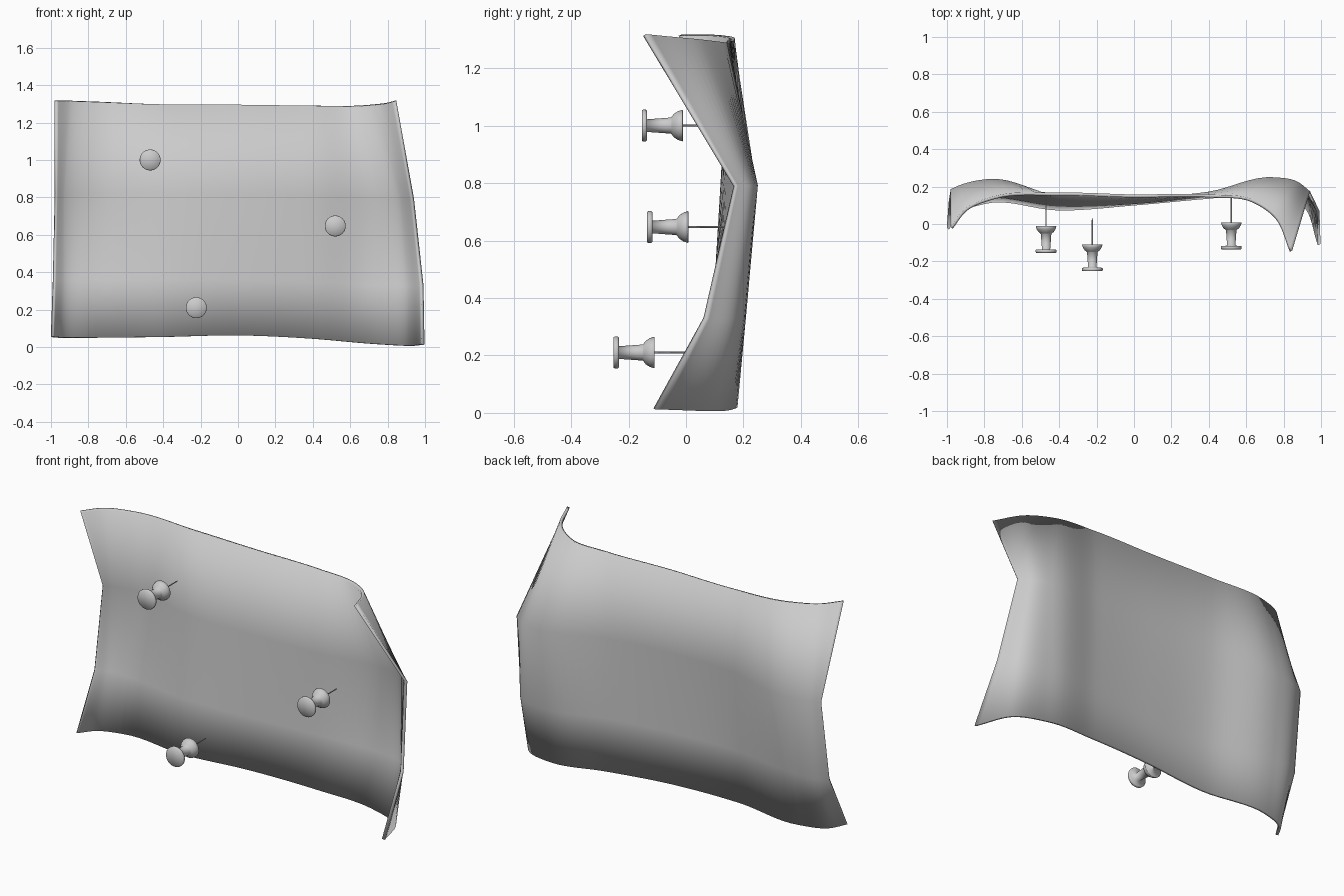
import bpy, bmesh, math
from mathutils import Vector

if "Cube" in bpy.data.objects:
    bpy.data.objects.remove(bpy.data.objects["Cube"])

# Four horizontal rows of the curled sheet, bottom to top (x, y, z)
rows = [
    [(-.995, -.025, .055), (-.94, .06, .05), (-.8, .115, .05), (-.4, .08, .054), (0, .107, .062),
     (.4, .143, .044), (.72, .166, .017), (.91, .1, .007), (.99, -.11, .014)],
    [(-.985, .12, .36), (-.93, .155, .36), (-.8, .158, .36), (-.4, .104, .36), (0, .115, .36),
     (.4, .155, .35), (.72, .2, .33), (.91, .165, .33), (.985, .065, .33)],
    [(-.975, .18, .82), (-.93, .2, .82), (-.77, .233, .82), (-.4, .14, .82), (0, .135, .82),
     (.4, .165, .81), (.75, .242, .79), (.87, .22, .79), (.935, .17, .79)],
    [(-.975, -.02, 1.315), (-.9, .075, 1.315), (-.75, .14, 1.31), (-.4, .16, 1.297), (0, .15, 1.295),
     (.4, .15, 1.29), (.63, .125, 1.288), (.76, .035, 1.298), (.84, -.145, 1.315)],
]


def spline(pts, n=8):
    """Smooth row through the points."""
    p = [Vector(q) for q in pts]
    p = [2 * p[0] - p[1]] + p + [2 * p[-1] - p[-2]]
    out = []
    for i in range(1, len(p) - 2):
        a, b, c, d = p[i - 1:i + 3]
        # non-uniform tangents keep uneven spacing smooth
        h0, h1, h2 = (b - a).length, (c - b).length, (d - c).length
        m1 = h1 * ((b - a) / h0 * h1 + (c - b) / h1 * h0) / (h0 + h1)
        m2 = h1 * ((c - b) / h1 * h2 + (d - c) / h2 * h1) / (h1 + h2)
        for k in range(n):
            t = k / n
            out.append((2*t**3 - 3*t**2 + 1) * b + (t**3 - 2*t**2 + t) * m1
                       + (3*t**2 - 2*t**3) * c + (t**3 - t**2) * m2)
    return out + [p[-2]]


def finish(bm, name):
    me = bpy.data.meshes.new(name)
    bm.to_mesh(me)
    bm.free()
    ob = bpy.data.objects.new(name, me)
    bpy.context.collection.objects.link(ob)
    bpy.ops.object.select_all(action='DESELECT')
    ob.select_set(True)
    bpy.context.view_layer.objects.active = ob
    return ob


# Curled sheet, smooth right across its rim
bm = bmesh.new()
grid = [[bm.verts.new(v) for v in spline(r)] for r in rows]
for lo, hi in zip(grid, grid[1:]):
    for i in range(len(lo) - 1):
        bm.faces.new((lo[i], lo[i + 1], hi[i + 1], hi[i]))
sheet = finish(bm, "paper_sheet")
mod = sheet.modifiers.new("thickness", 'SOLIDIFY')
mod.thickness = .016
mod.offset = 0
bpy.ops.object.modifier_apply(modifier=mod.name)
bpy.ops.object.shade_smooth()

# Push pin: lathe profile (radius, y), y = 0 at the collar face
profile = [(0, -.143), (.053, -.143), (.056, -.138), (.056, -.129), (.052, -.125), (.022, -.124),
           (.028, -.042), (.032, -.038), (.041, -.031), (.05, -.017), (.055, -.002), (.053, 0),
           (.003, 0), (.003, .13), (0, .143)]


def push_pin(name, x, y, z):
    bm = bmesh.new()
    vs = [bm.verts.new((r, h, 0)) for r, h in profile]
    es = [bm.edges.new(e) for e in zip(vs, vs[1:])]
    bmesh.ops.spin(bm, geom=vs + es, cent=(0, 0, 0), axis=(0, 1, 0),
                   angle=2 * math.pi, steps=32)
    bmesh.ops.remove_doubles(bm, verts=bm.verts, dist=1e-5)
    bmesh.ops.recalc_face_normals(bm, faces=bm.faces)
    pin = finish(bm, name)
    pin.location = (x, y, z)
    bpy.ops.object.shade_smooth()


for i, pos in enumerate([(-.47, -.011, 1.0), (.52, .008, .647), (-.223, -.109, .21)]):
    push_pin(f"push_pin_{i + 1}", *pos)
